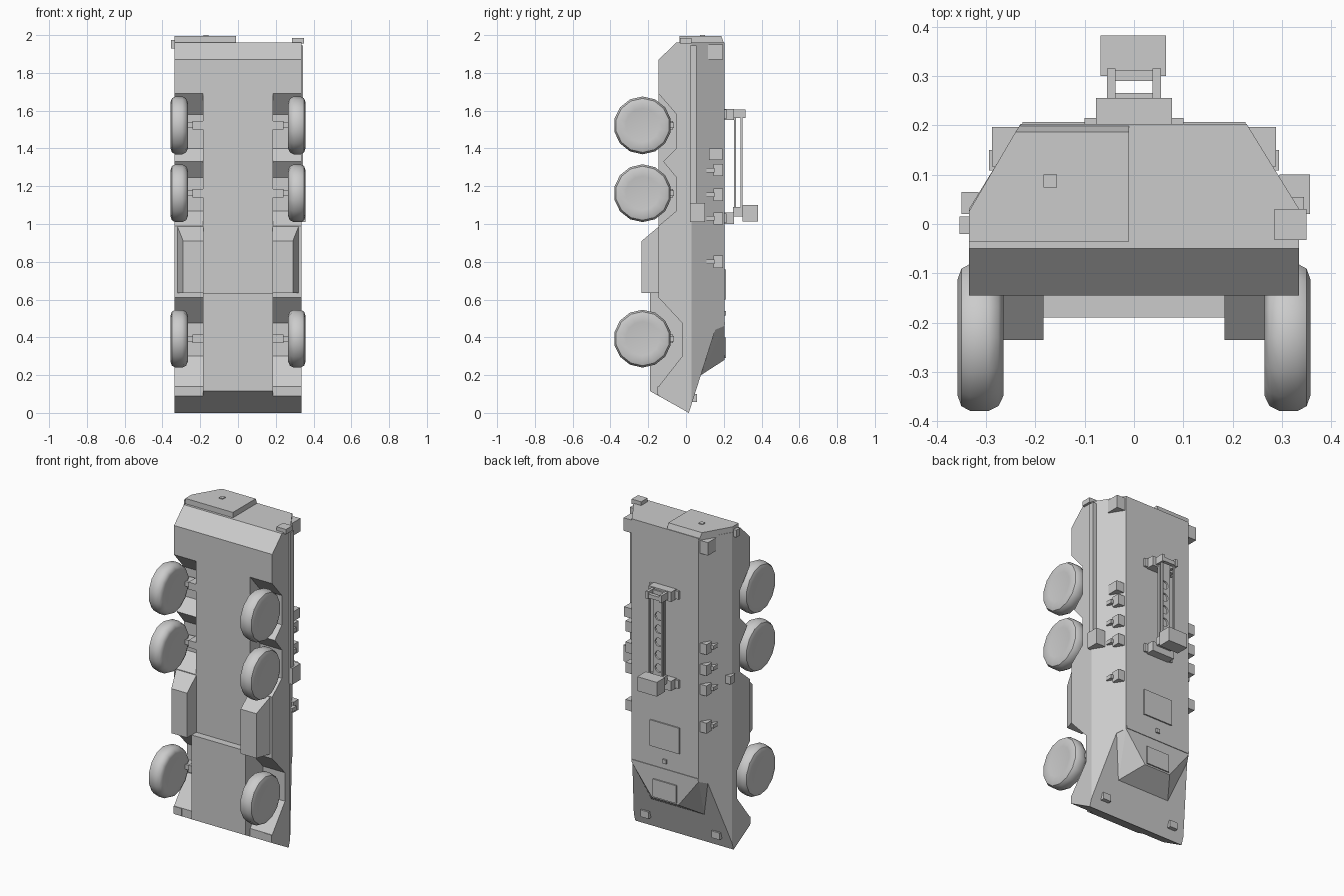
import bpy, bmesh, math
from mathutils import Vector

if "Cube" in bpy.data.objects:
    bpy.data.objects.remove(bpy.data.objects["Cube"])

grey = bpy.data.materials.new("plain_grey")
grey.diffuse_color = (0.6, 0.6, 0.6, 1)
grey.use_nodes = True
grey.node_tree.nodes["Principled BSDF"].inputs["Base Color"].default_value = grey.diffuse_color


def finish(name, bm):
    bmesh.ops.recalc_face_normals(bm, faces=bm.faces)
    me = bpy.data.meshes.new(name)
    bm.to_mesh(me)
    bm.free()
    me.materials.append(grey)
    ob = bpy.data.objects.new(name, me)
    bpy.context.collection.objects.link(ob)
    return ob


def box(name, x0, x1, y0, y1, z0, z1):
    bm = bmesh.new()
    bmesh.ops.create_cube(bm, size=1)
    for v in bm.verts:
        v.co = Vector(((x0 + x1) / 2 + v.co.x * (x1 - x0),
                       (y0 + y1) / 2 + v.co.y * (y1 - y0),
                       (z0 + z1) / 2 + v.co.z * (z1 - z0)))
    return finish(name, bm)


def pair(name, x0, x1, *yz):
    box(name + "_right", x0, x1, *yz)
    box(name + "_left", -x1, -x0, *yz)


def solid(name, points):
    """Convex block around the given corners."""
    bm = bmesh.new()
    for p in points:
        bm.verts.new(p)
    bmesh.ops.convex_hull(bm, input=bm.verts[:])
    bmesh.ops.dissolve_limit(bm, angle_limit=0.01, verts=bm.verts[:], edges=bm.edges[:])
    return finish(name, bm)


def extrude_x(profile, half):
    """Side profile (y, z) extruded across x."""
    bm = bmesh.new()
    f = bm.faces.new([bm.verts.new((-half, y, z)) for y, z in profile])
    g = bmesh.ops.extrude_face_region(bm, geom=[f])
    for v in g["geom"]:
        if isinstance(v, bmesh.types.BMVert):
            v.co.x = half
    return bm


# Hull with wheel arches, upper sides cut to a slope
hull = extrude_x([(.015, 0), (-.145, .09), (-.145, .14), (-.02, .3), (-.02, .476),
                  (-.145, .61), (-.145, .99), (-.05, 1.07), (-.05, 1.245), (-.12, 1.33),
                  (-.05, 1.4), (-.05, 1.58), (-.145, 1.69), (-.145, 1.87), (-.05, 1.962),
                  (.203, 1.962), (.203, .46), (.155, .44)], .335)
for s in (1, -1):
    cut = bmesh.ops.bisect_plane(hull, geom=hull.verts[:] + hull.edges[:] + hull.faces[:],
                                 plane_co=(s * .335, .03, 0), plane_no=(s * .175, .108, 0),
                                 clear_outer=True)
    edges = [e for e in cut["geom_cut"] if isinstance(e, bmesh.types.BMEdge) and e.is_boundary]
    bmesh.ops.edgeloop_fill(hull, edges=edges)
finish("hull", hull)

# Belly between the wheels
finish("belly", extrude_x([(.01, .003), (-.19, .115), (-.19, .635), (-.145, .635),
                           (-.145, 1.87), (.1, 1.87), (.1, .3)], .185))

# Driver hump on the sloped nose
solid("driver_hump", [(s * x, y, z) for s in (1, -1) for x, y, z in
                      ((.228, .203, .46), (.09, .203, .28), (.18, .079, .2),
                       (.257, .155, .44), (.2, .1, .46))])
box("roof_seam", -.226, .226, .2, .207, .465, .48)

# Side sponsons between the axles
for s, side in ((1, "right"), (-1, "left")):
    solid("sponson_" + side, [(s * x, y, z) for x, y, z in
                              ((.183, -.235, .635), (.183, -.235, .91), (.29, -.235, .635),
                               (.29, -.235, .91), (.322, -.14, .635), (.322, -.14, .99),
                               (.183, -.14, .635), (.183, -.14, .99))])

# Wheels: lathed tyre outline (x, radius) and suspension arms
outline = [(.272, .0), (.272, .09), (.265, .122), (.275, .143), (.295, .153),
           (.332, .153), (.35, .143), (.358, .12), (.354, .09), (.35, 0)]
N = 14
for n, zc in enumerate((.393, 1.163, 1.522), 1):
    for s, side in ((1, "right"), (-1, "left")):
        bm = bmesh.new()
        rings = []
        for x, r in outline:
            if r == 0:
                rings.append([bm.verts.new((s * x, -.23, zc))] * N)
            else:
                rings.append([bm.verts.new((s * x, -.23 + r * math.cos(2 * math.pi * (k + .5) / N),
                                            zc + r * math.sin(2 * math.pi * (k + .5) / N)))
                              for k in range(N)])
        for a, b in zip(rings, rings[1:]):
            for k in range(N):
                j = (k + 1) % N
                bm.faces.new(list(dict.fromkeys((a[k], a[j], b[j], b[k]))))
        ob = finish(f"wheel_{n}_{side}", bm)
        bpy.context.view_layer.objects.active = ob
        ob.select_set(True)
        bpy.ops.object.shade_smooth_by_angle(angle=math.radians(40))
        ob.select_set(False)
    pair(f"suspension_arm_{n}", .17, .24, -.14, -.07, zc - .022, zc + .022)
    pair(f"axle_stub_{n}", .23, .285, -.13, -.063, zc - .015, zc + .015)

# Rear door plate, its handle and rear lamps
solid("rear_door", [(x, y, z) for z in (1.95, 1.995) for x, y in
                    ((-.335, -.035), (-.335, .025), (-.24, .187), (-.01, .187), (-.01, -.035))]
      + [(-.23, .203, 1.95), (-.01, .203, 1.95)])
box("door_handle", -.183, -.156, .074, .1, 1.99, 2.0)
box("rear_lamp_right", .285, .35, -.032, .03, 1.955, 1.985)
box("rear_lamp_left", -.354, -.33, -.02, .015, 1.93, 1.975)

# Side rail, its end box, small box on the other side
box("side_rail", .31, .345, .02, .055, 1.1, 1.945)
box("rail_end_box", .295, .357, .02, .1, 1.01, 1.11)
box("side_box_left", -.35, -.315, .02, .065, 1.04, 1.09)

# Boxes and launchers on the upper slopes
pair("corner_box", .225, .288, .117, .197, 1.87, 1.95)
box("upper_box", .225, .288, .122, .193, 1.34, 1.4)
for n, zc in enumerate((.8, 1.03, 1.155, 1.285), 1):
    pair(f"launcher_{n}", .22, .277, .145, .195, zc - .032, zc + .032)
    pair(f"launcher_barrel_{n}", .25, .294, .108, .15, zc - .012, zc + .012)

# Roof rack: two mounts, perforated plate, rails and end box
for name, z0, z1 in (("lower", 1.0, 1.06), ("upper", 1.55, 1.61)):
    box(f"rack_mount_{name}", -.077, .077, .2, .255, z0, z1)
    box(f"rack_foot_{name}", -.1, .1, .2, .215, z0 + .005, z1 - .005)
pair("rack_post", .038, .055, .25, .315, 1.56, 1.605)
pair("rack_post_low", .038, .05, .25, .3, 1.04, 1.09)
box("rack_crossbar", -.055, .055, .29, .312, 1.565, 1.59)
pair("rack_rail", .038, .048, .288, .3, 1.07, 1.6)
box("rack_end_box", -.068, .065, .3, .382, 1.012, 1.1)
plate = box("rack_plate", -.04, .04, .254, .266, 1.04, 1.6)
bm = bmesh.new()
for k in range(6):
    new = bmesh.ops.create_cone(bm, cap_ends=True, segments=12, radius1=.026, radius2=.026, depth=.1)
    for v in new["verts"]:
        v.co = Vector((v.co.x, .26 + v.co.z, 1.125 + k * .08 + v.co.y))
cutter = finish("plate_hole_cutter", bm)
cutter.hide_render = True
cutter.hide_viewport = True
mod = plate.modifiers.new("holes", "BOOLEAN")
mod.object = cutter
mod.solver = "EXACT"

# Hatches, nose lamps and underside tow blocks
box("roof_hatch", -.1, .1, .2, .211, .6, .76)
box("driver_hatch", -.08, .08, .2, .211, .29, .4)
box("hatch_sight", -.012, .012, .2, .213, .515, .54)
pair("nose_lamp", .215, .27, .03, .058, .058, .1)
pair("tow_block", .28, .335, -.15, -.1, .095, .14)
